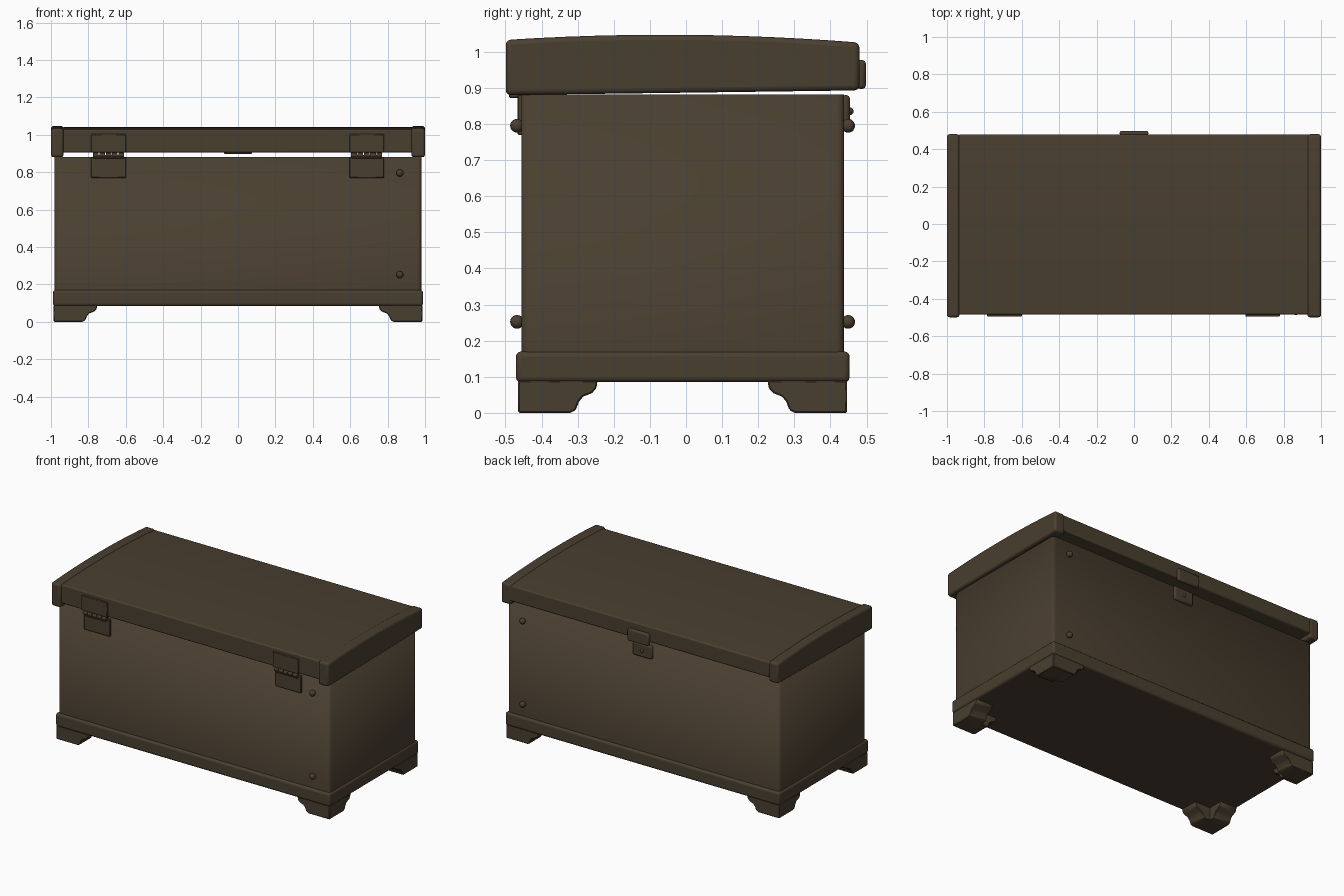
import bpy, bmesh, math
from mathutils import Vector

if "Cube" in bpy.data.objects:
    bpy.data.objects.remove(bpy.data.objects["Cube"])

wood = bpy.data.materials.new("dark_brown_wood")
wood.diffuse_color = (0.068, 0.049, 0.029, 1)
wood.use_nodes = True
wood.node_tree.nodes["Principled BSDF"].inputs["Base Color"].default_value = wood.diffuse_color


def finish(name, bm, bevel=0.0, segments=2, smooth=True):
    """Turn a bmesh into a named, bevelled, shaded object."""
    bmesh.ops.recalc_face_normals(bm, faces=bm.faces)
    mesh = bpy.data.meshes.new(name)
    bm.to_mesh(mesh)
    bm.free()
    mesh.materials.append(wood)
    ob = bpy.data.objects.new(name, mesh)
    bpy.context.collection.objects.link(ob)
    if bevel:
        mod = ob.modifiers.new("bevel", 'BEVEL')
        mod.width = bevel
        mod.segments = segments
        mod.limit_method = 'ANGLE'
    if smooth:
        bpy.ops.object.select_all(action='DESELECT')
        ob.select_set(True)
        bpy.context.view_layer.objects.active = ob
        bpy.ops.object.shade_smooth_by_angle(angle=math.radians(40))
    return ob


def box_mesh(lo, hi):
    bm = bmesh.new()
    bmesh.ops.create_cube(bm, size=1)
    for v in bm.verts:
        v.co = Vector([lo[i] + (v.co[i] + 0.5) * (hi[i] - lo[i]) for i in range(3)])
    return bm


def box(name, lo, hi, bevel=0.0, segments=2):
    return finish(name, box_mesh(lo, hi), bevel, segments)


def prism(name, points, place, a, b, bevel=0.0, segments=2):
    """Extrude a 2D outline from a to b; place maps (u, v, w) to xyz."""
    bm = bmesh.new()
    ends = [[bm.verts.new(place(u, v, w)) for u, v in points] for w in (a, b)]
    bm.faces.new(ends[0])
    bm.faces.new(ends[1][::-1])
    n = len(points)
    for i in range(n):
        j = (i + 1) % n
        bm.faces.new((ends[0][i], ends[0][j], ends[1][j], ends[1][i]))
    return finish(name, bm, bevel, segments)


# Hollow body with rounded upright corners
bm = box_mesh((-0.98, -0.455, 0.12), (0.98, 0.437, 0.882))
upright = [e for e in bm.edges if abs(e.verts[0].co.z - e.verts[1].co.z) > 0.5]
bmesh.ops.bevel(bm, geom=upright, offset=0.02, segments=3, profile=0.5, affect='EDGES')
top = [f for f in bm.faces if f.calc_center_median().z > 0.88]
bmesh.ops.delete(bm, geom=top, context='FACES')
body = finish("chest_body", bm)
shell = body.modifiers.new("walls", 'SOLIDIFY')
shell.thickness = 0.035
shell.offset = -1

# Base moulding
box("base_moulding", (-0.99, -0.471, 0.085), (0.99, 0.453, 0.17), 0.014, 3)

# Bracket feet: two ogee wings meeting at each corner (distance from corner, height)
foot = [(0, 0), (0.145, 0), (0.16, 0.008), (0.168, 0.03), (0.18, 0.045),
        (0.205, 0.055), (0.217, 0.068), (0.22, 0.09), (0, 0.09)]
for sx in (-1, 1):
    for sy, y0 in ((-1, -0.465), (1, 0.446)):
        x0 = sx * 0.986
        prism("foot_long_wing", foot,
              lambda u, v, w: (x0 - sx * u * 1.06, y0 - sy * w, v), 0, 0.12, 0.004, 1)
        prism("foot_short_wing", foot,
              lambda u, v, w: (x0 - sx * w, y0 - sy * u, v), 0, 0.12, 0.004, 1)


def lid_outline(front, back, low, drop, n=12):
    """Side outline of the arched, slightly raised lid."""
    pts = [(front, low), (back, low + 0.013)]
    for i in range(n + 1):
        y = back + (front - back) * i / n
        pts.append((y, 1.047 - drop - 0.074 * (y + 0.06) ** 2))
    return pts


# Lid: middle panel and two raised end caps
along_x = lambda u, v, w: (w, u, v)
prism("lid_panel", lid_outline(-0.485, 0.478, 0.905, 0.006), along_x, -0.94, 0.94, 0.008)
for a, b in ((-1.0, -0.933), (0.927, 1.0)):
    prism("lid_end_cap", lid_outline(-0.499, 0.48, 0.88, 0), along_x, a, b, 0.014, 3)

# Hinges on the front: leaves, barrel knuckles
for x in (-0.692, 0.688):
    box("hinge_upper_leaf", (x - 0.093, -0.494, 0.905), (x + 0.093, -0.48, 1.003), 0.003, 1)
    box("hinge_lower_leaf", (x - 0.093, -0.467, 0.77), (x + 0.093, -0.45, 0.882), 0.003, 1)
    box("hinge_neck", (x - 0.08, -0.49, 0.872), (x + 0.08, -0.462, 0.892), 0.003, 1)
    for k in range(5):
        c = x - 0.068 + k * 0.034
        ring = [(-0.482 + 0.013 * math.cos(t * math.pi / 6),
                 0.891 + 0.013 * math.sin(t * math.pi / 6)) for t in range(12)]
        prism("hinge_knuckle", ring, along_x, c - 0.015, c + 0.015)

# Clasp on the back
box("clasp_upper_plate", (-0.077, 0.472, 0.897), (0.077, 0.498, 0.977), 0.01)
box("clasp_lower_plate", (-0.07, 0.43, 0.792), (0.07, 0.454, 0.88), 0.01)


def stud(name, x, y, z, r):
    bm = bmesh.new()
    bmesh.ops.create_uvsphere(bm, u_segments=16, v_segments=10, radius=r)
    bmesh.ops.translate(bm, verts=bm.verts, vec=(x, y, z))
    finish(name, bm)


# Clasp button and round studs near one end
stud("clasp_button", 0, 0.453, 0.835, 0.011)
for y in (-0.468, 0.449):
    for z in (0.795, 0.252):
        stud("round_stud", 0.865, y, z, 0.019)
